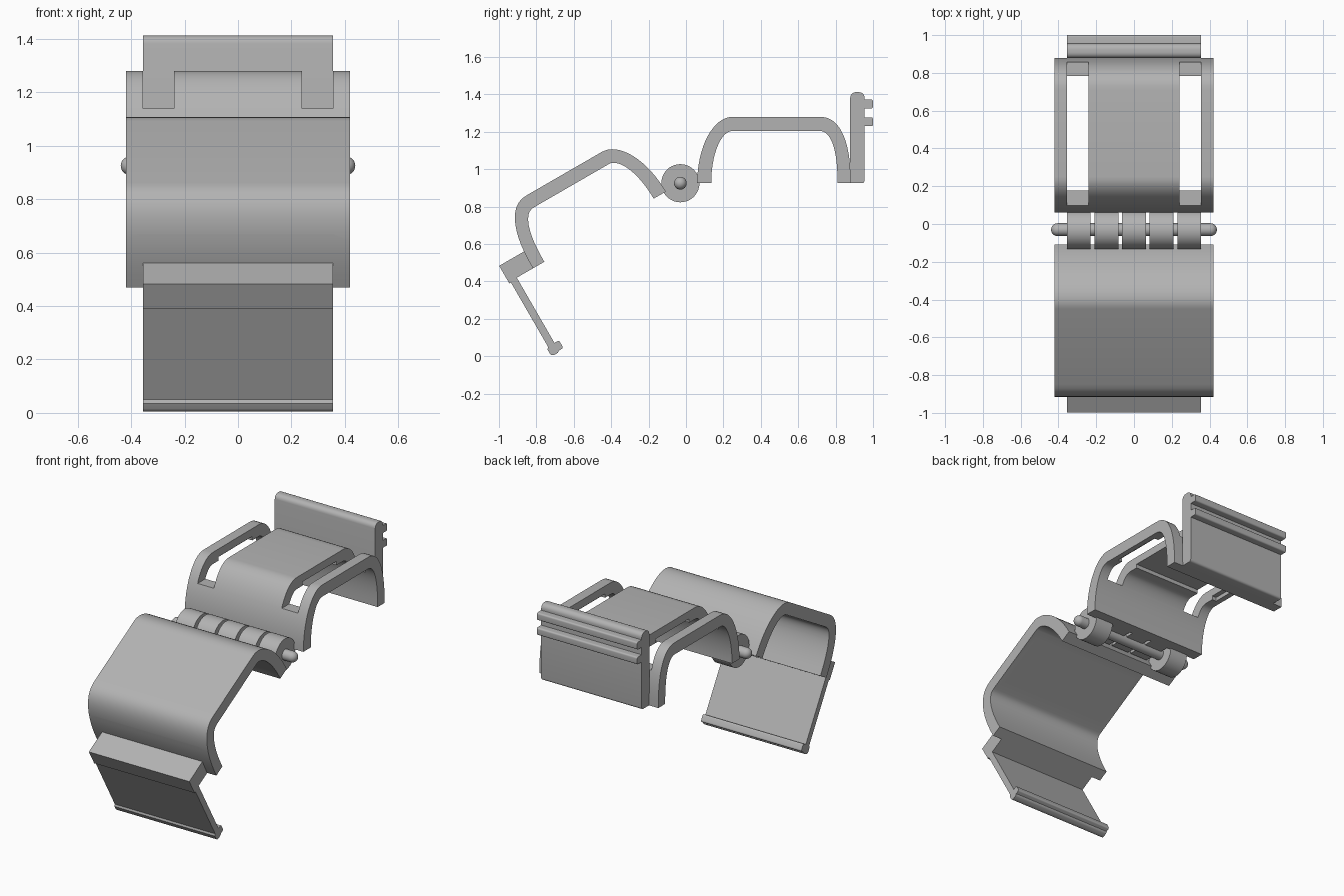
import bpy, bmesh, math
from mathutils import Matrix, Vector

cube = bpy.data.objects.get("Cube")
if cube:
    bpy.data.objects.remove(cube, do_unlink=True)

grey = bpy.data.materials.new("plain_grey")
grey.use_nodes = True
grey.diffuse_color = (0.45, 0.45, 0.45, 1)
grey.node_tree.nodes["Principled BSDF"].inputs["Base Color"].default_value = (0.45, 0.45, 0.45, 1)
grey.node_tree.nodes["Principled BSDF"].inputs["Roughness"].default_value = 0.6

# Both halves share one profile frame: distance from the hinge, height above it
HINGE = Matrix.Translation((0, -0.03, 0.925))
REAR = HINGE
FRONT = HINGE @ Matrix.Rotation(math.radians(30), 4, "X") @ Matrix.Scale(-1, 4, (0, 1, 0))


def rounded(points, steps=5):
    """Round the corners that carry a third value, their radius."""
    out = []
    for i, p in enumerate(points):
        c = Vector(p[:2])
        if len(p) < 3:
            out.append(c)
            continue
        before = Vector(points[i - 1][:2])
        after = Vector(points[(i + 1) % len(points)][:2])
        a = c + (before - c).normalized() * p[2]
        b = c + (after - c).normalized() * p[2]
        centre = a + b - c
        for k in range(steps + 1):
            t = k / steps * math.pi / 2
            out.append(centre + (a - centre) * math.cos(t) + (b - centre) * math.sin(t))
    return out


def extrude(name, profile, x0, x1, frame):
    """Extrude a side profile across the width."""
    bm = bmesh.new()
    face = bm.faces.new([bm.verts.new((x0, a, h)) for a, h in profile])
    new = bmesh.ops.extrude_face_region(bm, geom=[face])["geom"]
    moved = [v for v in new if isinstance(v, bmesh.types.BMVert)]
    bmesh.ops.translate(bm, verts=moved, vec=(x1 - x0, 0, 0))
    bm.transform(frame)
    bmesh.ops.recalc_face_normals(bm, faces=bm.faces)
    mesh = bpy.data.meshes.new(name)
    bm.to_mesh(mesh)
    bm.free()
    mesh.materials.append(grey)
    obj = bpy.data.objects.new(name, mesh)
    bpy.context.collection.objects.link(obj)
    return obj


def select(obj):
    bpy.ops.object.select_all(action="DESELECT")
    bpy.context.view_layer.objects.active = obj
    obj.select_set(True)


def smooth(obj):
    select(obj)
    bpy.ops.object.shade_smooth_by_angle(angle=math.radians(30))


def cut(obj, cutter):
    mod = obj.modifiers.new("cut", "BOOLEAN")
    mod.operation = "DIFFERENCE"
    mod.solver = "EXACT"
    mod.object = cutter
    select(obj)
    bpy.ops.object.modifier_apply(modifier=mod.name)
    bpy.data.objects.remove(cutter, do_unlink=True)


def rect(a0, a1, h0, h1):
    return [(a0, h0), (a1, h0), (a1, h1), (a0, h1)]


def quarter(centre, radius, height, power, steps=16):
    """Curved arch leg from its foot to the flat top."""
    pts = []
    for k in range(steps + 1):
        t = k / steps * math.pi / 2
        pts.append((centre + radius * max(0, math.cos(t)) ** (2 / power),
                    height * max(0, math.sin(t)) ** (2 / power)))
    return pts


def arch(name, frame):
    outer = quarter(0.28, -0.19, 0.355, 2) + quarter(0.74, 0.17, 0.355, 2.4)[::-1]
    inner = quarter(0.28, -0.115, 0.28, 2) + quarter(0.74, 0.10, 0.28, 2.4)[::-1]
    obj = extrude(name, outer + inner[::-1], -0.42, 0.42, frame)
    # Two long slots and a shallow recess under the flat top
    for x0, x1 in ((-0.355, -0.24), (0.24, 0.355)):
        cut(obj, extrude("slot_cutter", rect(0, 1, 0.215, 0.5), x0, x1, frame))
    cut(obj, extrude("recess_cutter", rect(0.34, 0.68, 0.2, 0.305), -0.385, 0.385, frame))
    smooth(obj)


arch("rear_arch", REAR)
arch("front_arch", FRONT)

# Upright rear plate with two catch ribs
rear_plate = [(0.908, 0), (0.985, 0, 0.015), (0.985, 0.305)]
for h in (0.305, 0.40):
    rear_plate += [(0.985, h), (1.03, h, 0.01), (1.03, h + 0.047, 0.01), (0.985, h + 0.047)]
rear_plate.pop(2)
rear_plate += [(0.985, 0.487, 0.03), (0.908, 0.487, 0.03)]
smooth(extrude("rear_catch_plate", rounded(rear_plate), -0.355, 0.355, REAR))

# Front block with a hanging flap that ends in a hook
front_flap = [(0.885, 0), (0.885, 0.102), (1.06, 0.102), (1.06, -0.006), (1.05, -0.006),
              (1.05, -0.405), (1.06, -0.415), (1.06, -0.458, 0.02), (1.015, -0.458, 0.01),
              (1.01, -0.45), (0.982, -0.45, 0.01), (0.982, -0.403, 0.01), (1.01, -0.403),
              (1.01, 0)]
smooth(extrude("front_latch_flap", rounded(front_flap), -0.355, 0.355, FRONT))

# Hinge knuckles: full rings outside, half shells between them
for i in range(5):
    x = (i - 2) * 0.146
    full = i in (0, 4)
    turn = 2 * math.pi if full else math.pi
    n = 40 if full else 21
    steps = 40 if full else 20
    ring = [(0.102 * math.cos(turn * k / steps), 0.102 * math.sin(turn * k / steps)) for k in range(n)]
    smooth(extrude("hinge_knuckle_%d" % (i + 1), ring, x - 0.063, x + 0.063, HINGE))

# Hinge pin with domed ends
bm = bmesh.new()
bmesh.ops.create_uvsphere(bm, u_segments=24, v_segments=16, radius=0.034)
bm.transform(Matrix.Rotation(math.pi / 2, 4, "Y"))
middle = [e for e in bm.edges if all(abs(v.co.x) < 1e-5 for v in e.verts)]
bmesh.ops.split_edges(bm, edges=middle)
bm.verts.ensure_lookup_table()
for f in bm.faces:
    side = 1 if f.calc_center_median().x > 0 else -1
    for v in f.verts:
        v.tag = side > 0
for v in bm.verts:
    v.co.x += 0.405 if v.tag else -0.405
rims = [e for e in bm.edges if e.is_boundary]
bmesh.ops.bridge_loops(bm, edges=rims)
bm.transform(HINGE)
bmesh.ops.recalc_face_normals(bm, faces=bm.faces)
pin_mesh = bpy.data.meshes.new("hinge_pin")
bm.to_mesh(pin_mesh)
bm.free()
pin_mesh.materials.append(grey)
pin = bpy.data.objects.new("hinge_pin", pin_mesh)
bpy.context.collection.objects.link(pin)
smooth(pin)
